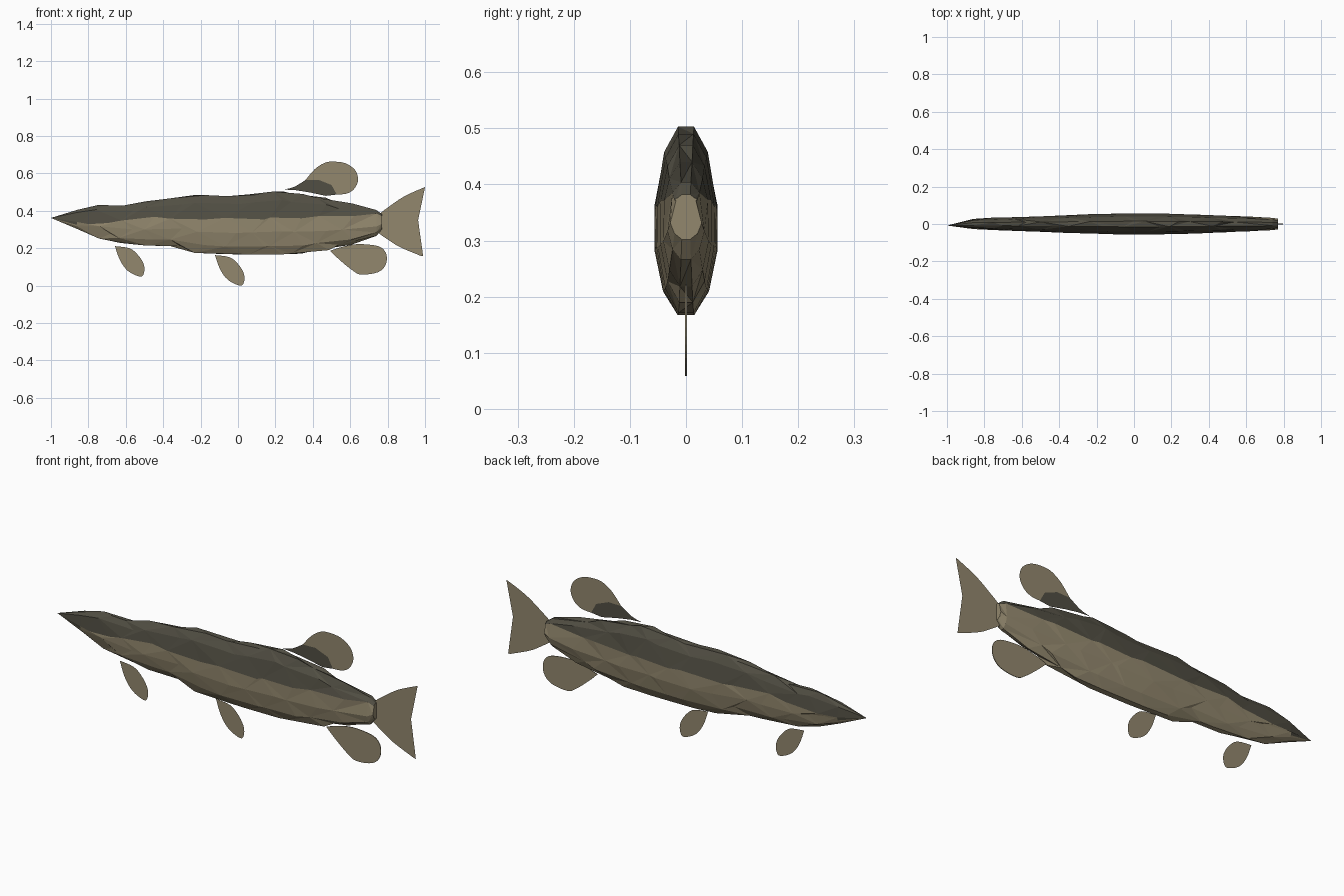
import bpy, bmesh, math, random

if "Cube" in bpy.data.objects:
    bpy.data.objects.remove(bpy.data.objects["Cube"])

random.seed(4)


def material(name, rgb):
    m = bpy.data.materials.new(name)
    m.diffuse_color = (*rgb, 1)
    m.use_nodes = True
    m.node_tree.nodes["Principled BSDF"].inputs["Base Color"].default_value = m.diffuse_color
    return m


LIGHT = material("olive tan", (0.29, 0.245, 0.155))
DARK = material("dark olive", (0.083, 0.077, 0.056))


def finish(name, bm):
    me = bpy.data.meshes.new(name)
    bm.to_mesh(me)
    bm.free()
    me.materials.append(LIGHT)
    me.materials.append(DARK)
    ob = bpy.data.objects.new(name, me)
    bpy.context.collection.objects.link(ob)
    return ob


# Body stations: x, bottom z, top z, half width, height where the back colour starts
STATIONS = [
    (-0.86, 0.303, 0.405, 0.028, 0.325), (-0.72, 0.252, 0.430, 0.034, 0.335),
    (-0.60, 0.228, 0.427, 0.038, 0.348), (-0.47, 0.214, 0.450, 0.043, 0.368),
    (-0.33, 0.212, 0.468, 0.048, 0.358), (-0.20, 0.175, 0.484, 0.053, 0.354),
    (-0.03, 0.168, 0.478, 0.058, 0.362), (0.10, 0.167, 0.488, 0.057, 0.354),
    (0.21, 0.167, 0.503, 0.055, 0.364), (0.32, 0.171, 0.490, 0.052, 0.360),
    (0.45, 0.190, 0.470, 0.047, 0.372), (0.58, 0.218, 0.440, 0.042, 0.372),
    (0.74, 0.266, 0.404, 0.034, 0.385), (0.77, 0.302, 0.382, 0.029, 0.376),
]
SIDES = 12

# Body: faceted twelve-sided loft, with the colour line running along one edge loop per side
bm = bmesh.new()
rings = []
for i, (x, lo, hi, w, line) in enumerate(STATIONS):
    mid, half = (lo + hi) / 2, (hi - lo) / 2
    inner = 0 < i < len(STATIONS) - 2
    ring = []
    for k in range(SIDES):
        a = math.radians(15 + 30 * k)
        t = math.sin(a) / math.sin(math.radians(75))
        if k in (0, 5):
            t = (line - mid) / half
        y = math.copysign(w * math.sqrt(max(1 - (0.966 * t) ** 2, 0)), math.cos(a))
        # stagger alternate points along the body for irregular facets
        dx = (0.03 * (-1) ** (i + k) + random.uniform(-0.012, 0.012)) if inner else 0
        ring.append(bm.verts.new((x + dx, y, mid + half * t)))
    rings.append(ring)
tip = bm.verts.new((-1, -0.008, 0.362))
for k in range(SIDES):
    n = (k + 1) % SIDES
    back = 1 if k < 5 else 0
    bm.faces.new((tip, rings[0][k], rings[0][n])).material_index = 1 if k < 5 or k in (5, 11) else 0
    for i in range(len(rings) - 1):
        a, b, c, d = rings[i][k], rings[i][n], rings[i + 1][n], rings[i + 1][k]
        tris = ((a, b, c), (a, c, d)) if (i + k) % 2 else ((a, b, d), (b, c, d))
        for t in tris:
            bm.faces.new(t).material_index = back
bm.faces.new(rings[-1])
bmesh.ops.recalc_face_normals(bm, faces=bm.faces)
finish("body", bm)


def smooth_line(pts, steps=4):
    """Rounded open path through the points."""
    out = []
    for i in range(len(pts) - 1):
        p = [pts[max(i - 1, 0)], pts[i], pts[i + 1], pts[min(i + 2, len(pts) - 1)]]
        for s in range(steps):
            u = s / steps
            out.append(tuple(0.5 * (2 * p[1][j] + (p[2][j] - p[0][j]) * u
                       + (2 * p[0][j] - 5 * p[1][j] + 4 * p[2][j] - p[3][j]) * u * u
                       + (3 * p[1][j] - p[0][j] - 3 * p[2][j] + p[3][j]) * u ** 3)
                       for j in range(2)))
    return out + [pts[-1]]


def fin(name, pieces):
    """Flat fin in the middle plane; pieces are (outline, colour index)."""
    bm = bmesh.new()
    for outline, colour in pieces:
        f = bm.faces.new([bm.verts.new((x, 0, z)) for x, z in outline])
        f.material_index = colour
        f.normal_update()
        if f.normal.y > 0:
            f.normal_flip()
    bmesh.ops.remove_doubles(bm, verts=bm.verts, dist=0.0005)
    bmesh.ops.triangulate(bm, faces=bm.faces)
    return finish(name, bm)


# Tail fin
fin("tail_fin", [(smooth_line([(0.745, 0.375), (0.80, 0.417), (0.89, 0.478), (1.0, 0.527)])
                  + [(0.963, 0.350), (0.990, 0.157)]
                  + smooth_line([(0.975, 0.160), (0.866, 0.206), (0.80, 0.247), (0.745, 0.285)]), 0)])

# Dorsal fin with a dark root
front = smooth_line([(0.246, 0.514), (0.30, 0.528), (0.36, 0.564)])
border = [(0.43, 0.566), (0.50, 0.538), (0.528, 0.487)]
rear = smooth_line([(0.36, 0.564), (0.41, 0.622), (0.46, 0.655), (0.503, 0.663), (0.572, 0.655),
                    (0.626, 0.618), (0.642, 0.564), (0.62, 0.516), (0.58, 0.492), (0.528, 0.487)])
fin("dorsal_fin", [(front + border + [(0.47, 0.480), (0.385, 0.498), (0.31, 0.510)], 1),
                   (rear + border[1::-1], 0)])

# Anal fin, slightly thicker than the rest
anal = fin("anal_fin", [(smooth_line([(0.492, 0.186), (0.56, 0.208), (0.642, 0.222), (0.749, 0.211),
                                      (0.791, 0.174), (0.791, 0.115), (0.749, 0.072), (0.658, 0.059),
                                      (0.61, 0.083), (0.545, 0.136), (0.492, 0.186)])[:-1], 0)])
mod = anal.modifiers.new("thickness", 'SOLIDIFY')
mod.thickness, mod.offset = 0.003, 0

# Pectoral and pelvic fins share one leaf shape
LEAF = smooth_line([(-0.658, 0.211), (-0.578, 0.199), (-0.530, 0.158), (-0.503, 0.110),
                    (-0.503, 0.067), (-0.524, 0.048), (-0.588, 0.078), (-0.631, 0.136),
                    (-0.658, 0.211)])[:-1]
LOW = min(z for x, z in LEAF)
fin("pectoral_fin", [(LEAF, 0)])
fin("pelvic_fin", [([(x + 0.535, z - LOW) for x, z in LEAF], 0)])
